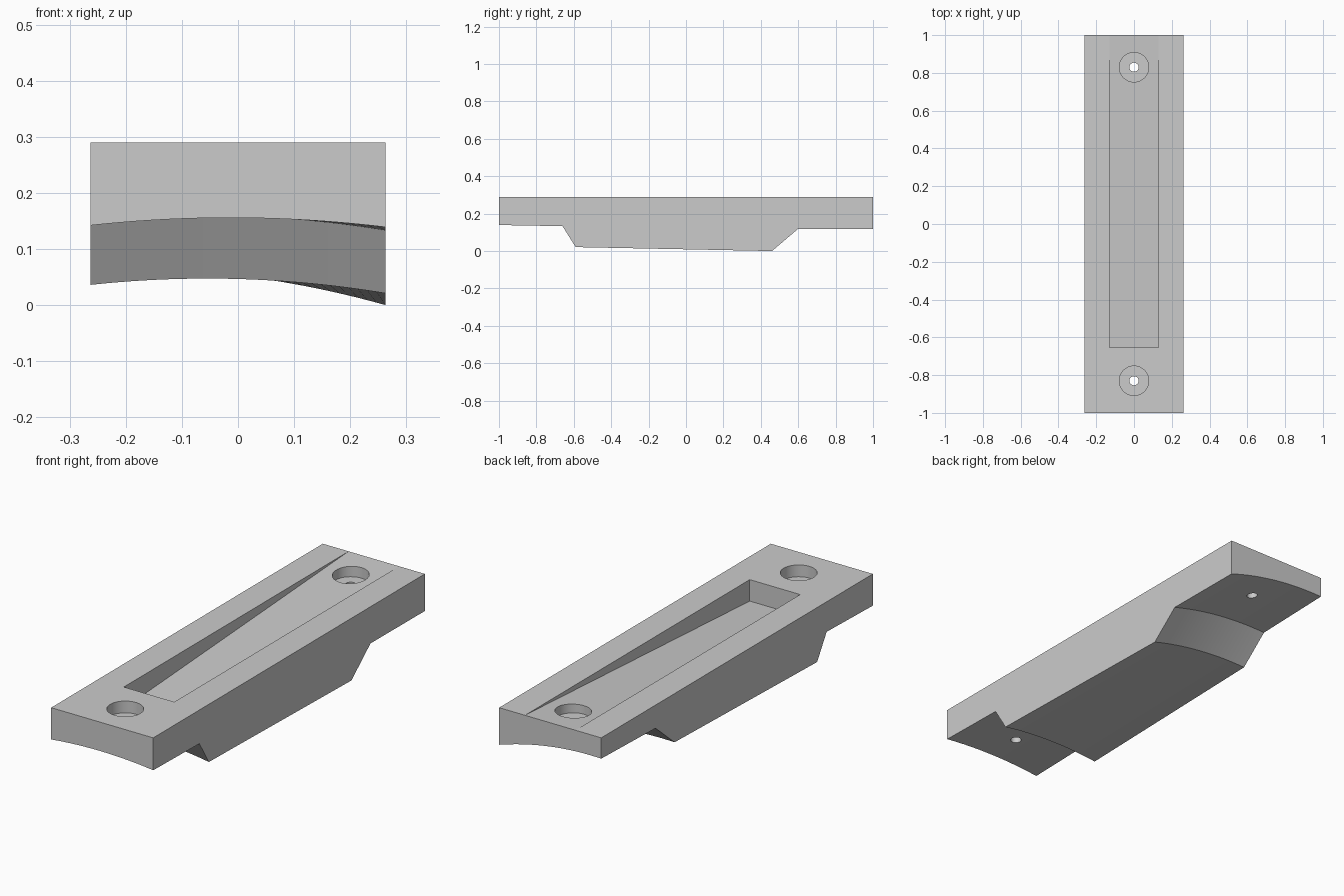
import bpy, bmesh
from math import radians

if "Cube" in bpy.data.objects:
    bpy.data.objects.remove(bpy.data.objects["Cube"])

HALF_W, TOP = 0.263, 0.29
COLS = 32


def add_object(name, bm):
    bmesh.ops.recalc_face_normals(bm, faces=bm.faces[:])
    mesh = bpy.data.meshes.new(name)
    bm.to_mesh(mesh)
    bm.free()
    obj = bpy.data.objects.new(name, mesh)
    bpy.context.collection.objects.link(obj)
    return obj


def cut(target, cutter):
    """Subtract a closed cutter, then discard it."""
    cutter.hide_render = True
    mod = target.modifiers.new("cut", 'BOOLEAN')
    mod.operation, mod.solver, mod.object = 'DIFFERENCE', 'EXACT', cutter
    bpy.context.view_layer.objects.active = target
    bpy.ops.object.modifier_apply(modifier=mod.name)
    bpy.data.objects.remove(cutter)


def cylinder(name, r, y, z0, z1):
    bpy.ops.mesh.primitive_cylinder_add(vertices=48, radius=r, depth=z1 - z0,
                                        location=(0, y, (z0 + z1) / 2))
    bpy.context.object.name = name
    return bpy.context.object


# Saddle block: twisted, arched underside with a deeper middle section
# station: y, z at left edge, z at right edge, arch height
stations = [(-1.0, 0.142, 0.139, 0.015), (-0.66, 0.150, 0.133, 0.017),
            (-0.59, 0.036, 0.021, 0.018), (0.46, 0.063, 0.0, 0.021),
            (0.60, 0.182, 0.119, 0.022), (1.0, 0.193, 0.117, 0.024)]
bm = bmesh.new()
rows, tops = [], []
for y, zl, zr, arch in stations:
    row = []
    for i in range(COLS + 1):
        u = -1 + 2 * i / COLS
        z = (zl + zr) / 2 + u * (zr - zl) / 2 + arch * (1 - u * u)
        row.append(bm.verts.new((u * HALF_W, y, z)))
    rows.append(row)
for y in (-1, 1):
    tops.append([bm.verts.new((x, y, TOP)) for x in (-HALF_W, HALF_W)])
for a, b in zip(rows, rows[1:]):
    for i in range(COLS):
        bm.faces.new((a[i], a[i + 1], b[i + 1], b[i]))
front, back = tops
bm.faces.new((front[0], front[1], back[1], back[0]))
bm.faces.new(rows[0] + front[::-1])
bm.faces.new(rows[-1] + back[::-1])
for side, col in ((0, 0), (1, -1)):
    bm.faces.new([r[col] for r in rows] + [back[side], front[side]])
block = add_object("saddle_block", bm)

# Tapered pocket that runs out at the back edge
bm = bmesh.new()
profile = [(-0.655, 0.19), (1.1, 0.296), (1.1, 0.4), (-0.655, 0.4)]
face = bm.faces.new([bm.verts.new((-0.13, y, z)) for y, z in profile])
ext = bmesh.ops.extrude_face_region(bm, geom=[face])
bmesh.ops.translate(bm, vec=(0.26, 0, 0),
                    verts=[g for g in ext["geom"] if isinstance(g, bmesh.types.BMVert)])
cut(block, add_object("pocket_cutter", bm))

# Counterbored screw holes
for y in (-0.83, 0.83):
    cut(block, cylinder("counterbore_cutter", 0.078, y, 0.235, 0.4))
    cut(block, cylinder("screw_hole_cutter", 0.024, y, -0.1, 0.4))

# Smooth arches and holes, crisp edges elsewhere
bpy.ops.object.select_all(action='DESELECT')
block.select_set(True)
bpy.context.view_layer.objects.active = block
bpy.ops.object.shade_smooth_by_angle(angle=radians(20))
